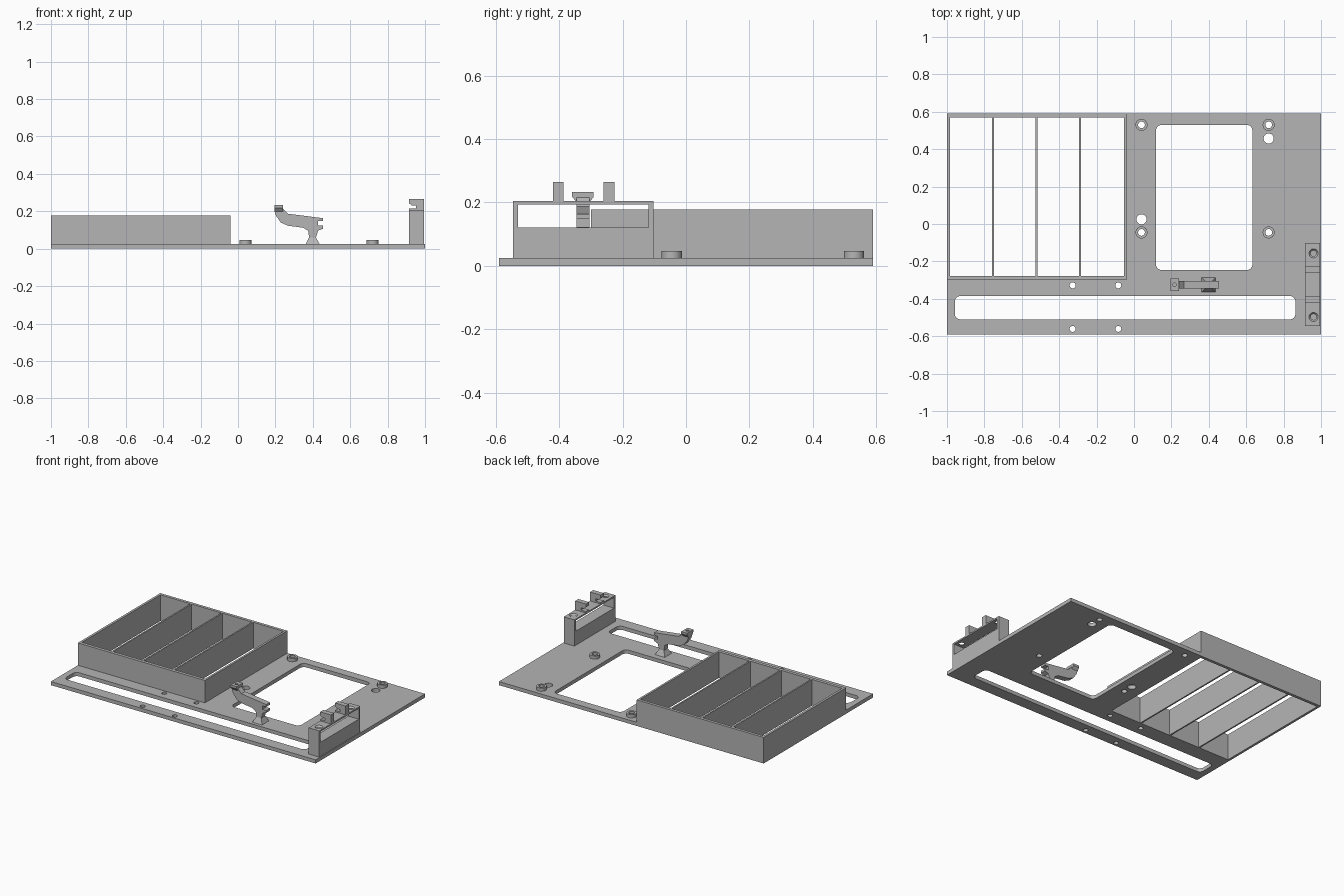
import bpy, bmesh, math
from mathutils import Matrix, Vector

cube = bpy.data.objects.get("Cube")
if cube:
    bpy.data.objects.remove(cube)

GREY = (0.46, 0.46, 0.46, 1)
mat = bpy.data.materials.new("plain grey")
mat.use_nodes = True
mat.diffuse_color = GREY
mat.node_tree.nodes["Principled BSDF"].inputs["Base Color"].default_value = GREY


def finish(bm, name):
    bmesh.ops.recalc_face_normals(bm, faces=bm.faces)
    mesh = bpy.data.meshes.new(name)
    bm.to_mesh(mesh)
    bm.free()
    mesh.materials.append(mat)
    ob = bpy.data.objects.new(name, mesh)
    bpy.context.collection.objects.link(ob)
    return ob


def box(name, x0, x1, y0, y1, z0, z1, corner=0):
    bm = bmesh.new()
    bmesh.ops.create_cube(bm, size=1)
    for v in bm.verts:
        v.co = Vector((x1 if v.co.x > 0 else x0, y1 if v.co.y > 0 else y0, z1 if v.co.z > 0 else z0))
    if corner:
        upright = [e for e in bm.edges if abs(e.verts[0].co.z - e.verts[1].co.z) > 1e-4]
        bmesh.ops.bevel(bm, geom=upright, offset=corner, segments=6, profile=0.5, affect='EDGES')
    return finish(bm, name)


def cone(name, x, y, z0, z1, r0, r1):
    bm = bmesh.new()
    bmesh.ops.create_cone(bm, cap_ends=True, segments=32, radius1=r0, radius2=r1, depth=z1 - z0,
                          matrix=Matrix.Translation((x, y, (z0 + z1) / 2)))
    return finish(bm, name)


def side_profile(name, points, y0, y1):
    """Extrude an x-z outline along y."""
    bm = bmesh.new()
    face = bm.faces.new([bm.verts.new((x, y0, z)) for x, z in points])
    ext = bmesh.ops.extrude_face_region(bm, geom=[face])["geom"]
    bmesh.ops.translate(bm, vec=(0, y1 - y0, 0), verts=[g for g in ext if isinstance(g, bmesh.types.BMVert)])
    return finish(bm, name)


def cut(ob, cutters):
    for c in cutters:
        mod = ob.modifiers.new("cut", 'BOOLEAN')
        mod.operation, mod.solver, mod.object = 'DIFFERENCE', 'EXACT', c
    bpy.context.view_layer.update()
    deps = bpy.context.evaluated_depsgraph_get()
    mesh = bpy.data.meshes.new_from_object(ob.evaluated_get(deps))
    ob.modifiers.clear()
    ob.data = mesh
    for c in cutters:
        bpy.data.objects.remove(c)


def smooth(ob):
    bpy.ops.object.select_all(action='DESELECT')
    ob.select_set(True)
    bpy.context.view_layer.objects.active = ob
    bpy.ops.object.shade_smooth_by_angle(angle=math.radians(30))


T = 0.025        # plate thickness
RIM = 0.178      # bin height
LOW, HIGH = -0.1, 0.5

# Base plate with its window, slot, bin opening and holes
posts = [(x, y) for x in (0.04, 0.72) for y in (0.53, -0.045)]
plate = box("base_plate", -1, 1, -0.59, 0.59, 0, T)
holes = [box("window", 0.118, 0.633, -0.246, 0.53, LOW, HIGH, 0.03),
         box("slot", -0.958, 0.863, -0.51, -0.385, LOW, HIGH, 0.03),
         box("bin_opening", -0.984, -0.054, -0.278, 0.57, LOW, HIGH)]
holes += [cone("screw_hole", x, y, LOW, HIGH, 0.016, 0.016)
          for x in (-0.328, -0.084) for y in (-0.328, -0.561)]
holes += [cone("post_hole", x, y, LOW, HIGH, 0.018, 0.018) for x, y in posts]
holes += [cone("peg_hole", x, y, LOW, HIGH, 0.027, 0.027) for x, y in ((0.72, 0.457), (0.04, 0.025))]
cut(plate, holes)
smooth(plate)

# Ring standoffs
for x, y in posts:
    ring = cone("standoff", x, y, T, 0.047, 0.032, 0.032)
    cut(ring, [cone("bore", x, y, LOW, HIGH, 0.018, 0.018)])
    smooth(ring)

# Open bin with dividers
walls = box("bin_walls", -1, -0.04, -0.3, 0.59, T, RIM)
cut(walls, [box("bin_inside", -0.984, -0.054, -0.278, 0.57, LOW, HIGH)])
for x in (-0.754, -0.521, -0.288):
    box("bin_divider", x - 0.005, x + 0.005, -0.278, 0.57, 0, RIM)

# Bracket with a long opening and countersunk top holes
X0, X1, TOP = 0.915, 0.995, 0.204
bracket = box("bracket", X0, X1, -0.545, -0.102, T, TOP)
cut(bracket, [box("opening", 0.8, 1.1, -0.53, -0.118, 0.121, 0.194)]
    + [cone("countersink", 0.96, y, 0.19, 0.206, 0.012, 0.026) for y in (-0.157, -0.497)])
smooth(bracket)

# Notched hooks on the bracket
hook = [(X0, TOP), (X1, TOP), (X1, 0.265), (X0, 0.265), (X0, 0.243), (0.93, 0.23),
        (0.953, 0.23), (0.953, 0.214), (X0, 0.214)]
for y in (-0.403, -0.243):
    side_profile("hook", hook, y - 0.017, y + 0.017)

# Lever arm on its stem
MID = -0.325
arm = [(0.195, 0.2), (0.24, 0.2), (0.24, 0.215), (0.267, 0.187), (0.455, 0.163), (0.455, 0.147),
       (0.428, 0.147), (0.428, 0.123), (0.455, 0.123), (0.455, 0.107), (0.428, 0.096),
       (0.417, 0.06), (0.38, 0.06), (0.375, 0.096), (0.348, 0.112), (0.267, 0.123),
       (0.23, 0.139), (0.203, 0.176)]
side_profile("lever_arm", arm, MID - 0.02, MID + 0.02)


def flared(name, z0, z1, bottom, top):
    """Tapered block; each end is x0, x1 and half its depth."""
    ob = box(name, 0, 1, -1, 1, z0, z1)
    for v in ob.data.vertices:
        x0, x1, half = top if v.co.z > (z0 + z1) / 2 else bottom
        v.co.x = x1 if v.co.x > 0.5 else x0
        v.co.y = MID + half * v.co.y
    return ob


flared("lever_foot", T, 0.06, (0.362, 0.436, 0.038), (0.38, 0.417, 0.02))
head = flared("lever_head", 0.2, 0.218, (0.195, 0.24, 0.02), (0.195, 0.24, 0.034))
cap = box("lever_cap", 0.195, 0.24, MID - 0.034, MID + 0.034, 0.218, 0.233)
cut(cap, [cone("dimple", 0.217, MID, 0.222, 0.25, 0.01, 0.01)])
smooth(cap)
